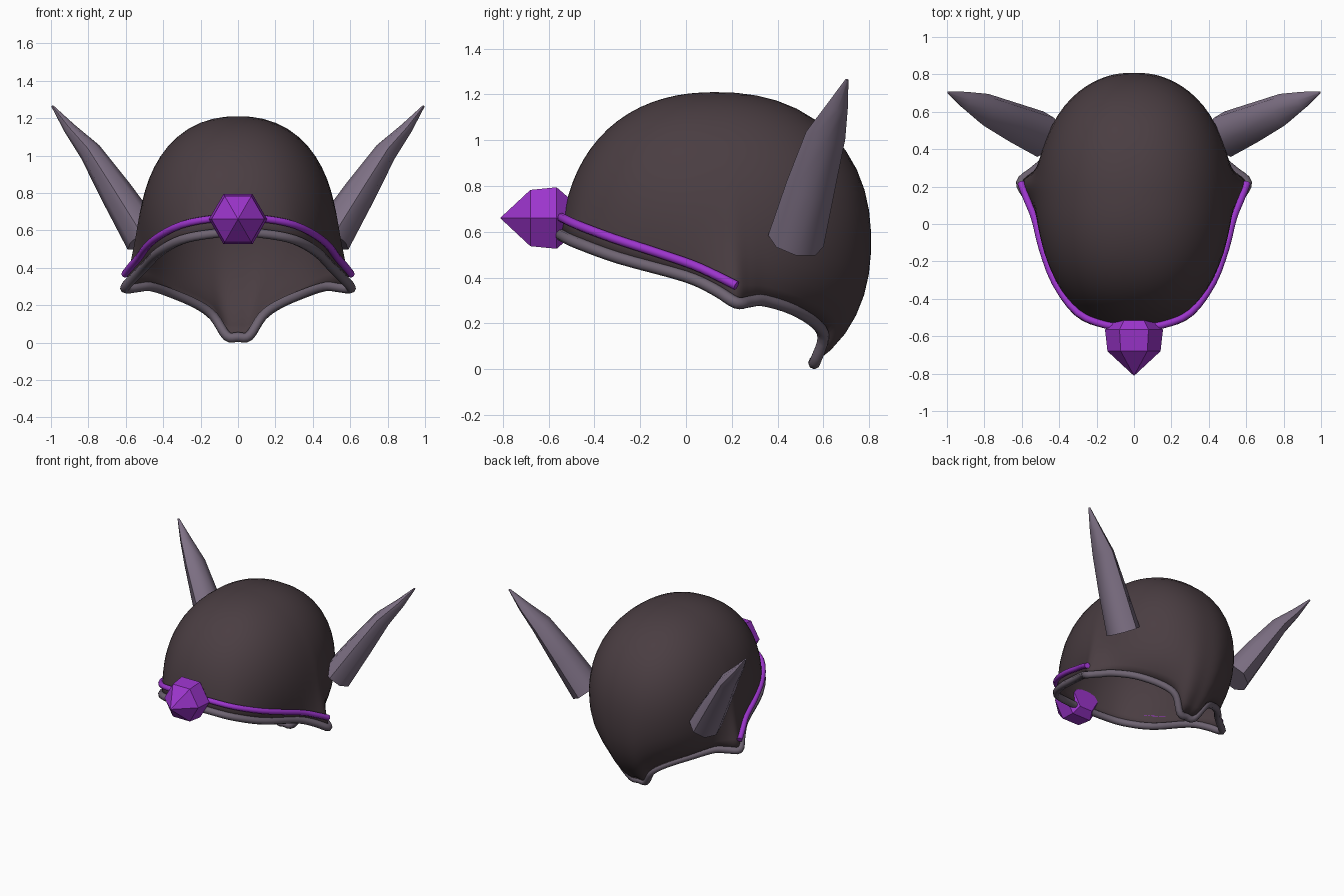
import bpy, bmesh, math
from mathutils import Vector

if "Cube" in bpy.data.objects:
    bpy.data.objects.remove(bpy.data.objects["Cube"])


def material(name, col):
    m = bpy.data.materials.new(name)
    m.diffuse_color = (*col, 1)
    m.use_nodes = True
    m.node_tree.nodes["Principled BSDF"].inputs["Base Color"].default_value = m.diffuse_color
    return m


BROWN = material("dark brown", (0.068, 0.047, 0.054))
GREY = material("rim grey", (0.155, 0.125, 0.165))
HORN = material("horn mauve", (0.21, 0.165, 0.235))
PURPLE = material("gem purple", (0.33, 0.035, 0.60))


def finish(name, bm, mat, smooth=None):
    bmesh.ops.remove_doubles(bm, verts=bm.verts, dist=1e-4)
    bmesh.ops.recalc_face_normals(bm, faces=bm.faces)
    me = bpy.data.meshes.new(name)
    bm.to_mesh(me)
    bm.free()
    me.materials.append(mat)
    ob = bpy.data.objects.new(name, me)
    bpy.context.collection.objects.link(ob)
    if smooth:
        shade(ob, smooth)
    return ob


def shade(ob, angle):
    bpy.ops.object.select_all(action='DESELECT')
    ob.select_set(True)
    bpy.context.view_layer.objects.active = ob
    bpy.ops.object.shade_smooth_by_angle(angle=math.radians(angle))


def mirrored(half):
    # half path runs along +x, starting at x = 0
    left = [Vector((-p.x, p.y, p.z)) for p in half if p.x > 1e-5]
    return left[::-1] + half


def resample(pts, n):
    # Catmull-Rom curve through the points, mirrored neighbour at the start
    p = [Vector(q) for q in pts]
    flip = lambda v: Vector((-v.x, v.y, v.z))
    end = flip(p[-2]) if p[-1].x == 0 else 2 * p[-1] - p[-2]
    p = [flip(p[1])] + p + [end]
    out = []
    for a, b, c, d in zip(p, p[1:], p[2:], p[3:]):
        for i in range(n):
            t = i / n
            out.append(0.5 * (2 * b + (c - a) * t + (2 * a - 5 * b + 4 * c - d) * t * t
                              + (3 * b - a - 3 * c + d) * t ** 3))
    return out + [p[-2]]


def tube(name, pts, radius, mat, closed):
    cu = bpy.data.curves.new(name, 'CURVE')
    cu.dimensions = '3D'
    cu.bevel_depth = radius
    cu.bevel_resolution = 2
    cu.use_fill_caps = True
    sp = cu.splines.new('POLY')
    sp.points.add(len(pts) - 1)
    for q, v in zip(sp.points, pts):
        q.co = (*v, 1)
    sp.use_cyclic_u = closed
    cu.materials.append(mat)
    ob = bpy.data.objects.new(name, cu)
    bpy.context.collection.objects.link(ob)
    bpy.ops.object.select_all(action='DESELECT')
    ob.select_set(True)
    bpy.context.view_layer.objects.active = ob
    bpy.ops.object.convert(target='MESH')
    shade(bpy.context.object, 50)


def loft(bm, rings, closed_ends=True):
    rows = [[bm.verts.new(v) for v in r] for r in rings]
    n = len(rows[0])
    for a, b in zip(rows, rows[1:]):
        for i in range(n):
            j = (i + 1) % n
            bm.faces.new((a[i], a[j], b[j], b[i]))
    if closed_ends:
        bm.faces.new(rows[0])
        bm.faces.new(rows[-1])
    return rows


# Rim path: brow, ear corner, nape and the small tab at the back
rim_half = resample([(0, -.55, .59), (.15, -.535, .58), (.3, -.47, .55), (.42, -.29, .485),
                     (.50, 0, .405), (.56, .13, .345), (.605, .22, .29), (.54, .28, .295),
                     (.47, .34, .30), (.36, .46, .265), (.22, .56, .205), (.13, .60, .14),
                     (.06, .565, .035), (0, .56, .03)], 4)
rim = mirrored(rim_half)

# Domed shell swept from the crown down to the rim
CENTRE = Vector((0, .13, .55))
POWER = 2.25


def dome_radius(d):
    ry = .66 if d.y < 0 else .68
    s = sum(abs(c / r) ** POWER for c, r in zip(d, (.525, ry, .66)))
    return s ** (-1 / POWER)


rows = 18
rings = []
for k in range(1, rows + 1):
    t = k / rows
    ring = []
    for p in rim:
        off = p - CENTRE
        d = Vector((0, 0, 1)).slerp(off.normalized(), t)
        flare = off.length / dome_radius(off.normalized())
        ring.append(CENTRE + d * dome_radius(d) * (1 + (flare - 1) * t ** 6))
    rings.append(ring)
bm = bmesh.new()
top = loft(bm, rings, False)[0]
crown = bm.verts.new(CENTRE + Vector((0, 0, .66)))
for i in range(len(top)):
    bm.faces.new((top[i], top[(i + 1) % len(top)], crown))
shell = finish("helmet_shell", bm, BROWN, 60)
solid = shell.modifiers.new("thickness", 'SOLIDIFY')
solid.thickness = .012
solid.offset = -1

# Rolled edge and brow band
tube("rim_edge", rim, .026, GREY, True)
band = resample([(0, -.555, .665), (.15, -.54, .66), (.3, -.475, .63), (.42, -.315, .57),
                 (.49, -.13, .51), (.53, .03, .455), (.57, .13, .41), (.605, .22, .365)], 3)
tube("brow_band", mirrored(band), .02, PURPLE, False)

# Six-sided brow gem: (y, radius) sections, pointed to the front
bm = bmesh.new()
loft(bm, [[(r * math.cos(i * math.pi / 3), y, .66 + r * math.sin(i * math.pi / 3))
           for i in range(6)]
          for y, r in ((-.515, .105), (-.565, .155), (-.68, .142), (-.81, .002))])
finish("brow_gem", bm, PURPLE)

# Horns: centre, half width along y, half width across
sections = [((.50, .48, .56), .125, .11), ((.65, .545, .80), .108, .088),
            ((.79, .61, 1.02), .088, .06), ((.90, .66, 1.145), .048, .033),
            ((.993, .703, 1.265), .007, .006)]
axis = Vector((.5, .22, .71)).normalized()
u = (Vector((0, 1, 0)) - axis * axis.y).normalized()
v = axis.cross(u)
for side, sx in (("right", 1), ("left", -1)):
    bm = bmesh.new()
    rings = []
    for c, a, b in sections:
        pts = [Vector(c) + u * a * math.cos(i * math.pi / 4) + v * b * math.sin(i * math.pi / 4)
               for i in range(8)]
        rings.append([(sx * p.x, p.y, p.z) for p in pts])
    loft(bm, rings)
    finish("horn_" + side, bm, HORN, 50)
